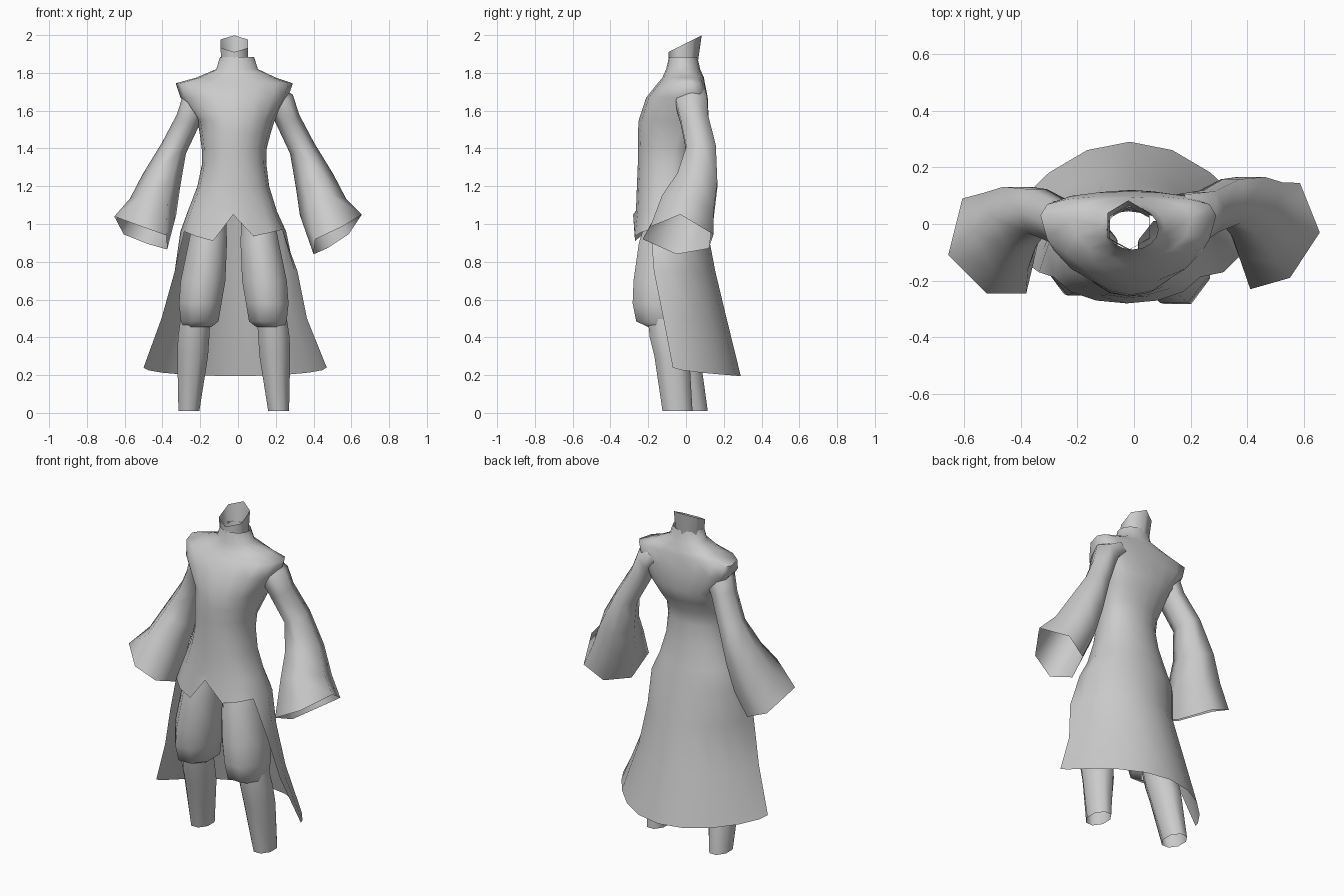
import bpy, bmesh, math
from mathutils import Vector

cube = bpy.data.objects.get("Cube")
if cube:
    bpy.data.objects.remove(cube)

cloth = bpy.data.materials.new("plain_grey")
cloth.use_nodes = True
cloth.diffuse_color = (0.6, 0.6, 0.6, 1)
cloth.node_tree.nodes["Principled BSDF"].inputs["Base Color"].default_value = (0.6, 0.6, 0.6, 1)


def finish(name, bm):
    """Turn a bmesh into a smooth shaded object."""
    mesh = bpy.data.meshes.new(name)
    bm.to_mesh(mesh)
    bm.free()
    mesh.materials.append(cloth)
    obj = bpy.data.objects.new(name, mesh)
    bpy.context.collection.objects.link(obj)
    bpy.ops.object.select_all(action="DESELECT")
    obj.select_set(True)
    bpy.context.view_layer.objects.active = obj
    bpy.ops.object.shade_smooth_by_angle(angle=math.radians(85))


def bridge(bm, upper, lower, closed=True):
    """Join two rows of vertices with quads."""
    count = len(upper)
    for i in range(count if closed else count - 1):
        k = (i + 1) % count
        bm.faces.new((upper[i], lower[i], lower[k], upper[k]))


def loft(name, rings):
    """Open tube through rings of points."""
    bm = bmesh.new()
    rows = [[bm.verts.new(p) for p in ring] for ring in rings]
    for upper, lower in zip(rows, rows[1:]):
        bridge(bm, upper, lower)
    bmesh.ops.recalc_face_normals(bm, faces=bm.faces)
    finish(name, bm)


def ellipse(cx, cy, z, rx, ry, sides=8, turn=0.5):
    angles = [math.tau * (i + turn) / sides for i in range(sides)]
    return [(cx + rx * math.sin(a), cy - ry * math.cos(a), z) for a in angles]


# Coat: closed body loft, front hem with a notch, open tail at the back
COLS = 16
body = [  # z, centre x, side y, half width, front y, back y, front and back roundness
    (1.885, -0.005, -0.02, 0.09, -0.09, 0.06, 1, 1),
    (1.82, -0.005, -0.01, 0.11, -0.105, 0.075, 1, 1),
    (1.775, -0.01, 0.02, 0.21, -0.125, 0.095, 0.9, 0.8),
    (1.745, -0.02, 0.03, 0.31, -0.15, 0.10, 0.8, 0.6),
    (1.67, -0.02, 0.03, 0.285, -0.21, 0.115, 0.7, 0.6),
    (1.55, -0.01, 0.01, 0.205, -0.25, 0.12, 0.8, 0.6),
    (1.48, -0.015, -0.03, 0.188, -0.255, 0.10, 0.8, 0.7),
    (1.40, -0.02, -0.06, 0.172, -0.255, 0.05, 0.8, 0.9),
    (1.32, -0.02, -0.07, 0.17, -0.255, 0.045, 0.8, 1),
    (1.20, -0.025, -0.08, 0.19, -0.26, 0.06, 0.75, 1),
    (1.07, -0.03, -0.08, 0.235, -0.265, 0.085, 0.7, 1),
    (0.96, -0.025, -0.08, 0.28, -0.28, 0.115, 0.65, 1),
]
tail = [  # z, centre x, half width, front edge y, back y, roundness
    (0.75, -0.01, 0.325, -0.17, 0.155, 1.15),
    (0.50, -0.02, 0.385, -0.12, 0.215, 1.4),
    (0.24, -0.015, 0.485, -0.07, 0.29, 1.7),
]
hem = {13: 0.96, 14: 0.935, 15: 0.91, 0: 1.05, 1: 0.935, 2: 0.955, 3: 0.97}
bm = bmesh.new()
rows = []
for z, cx, cy, w, front, back, round_front, round_back in body:
    row = []
    for i in range(COLS):
        a = math.tau * i / COLS
        c = math.cos(a)
        if c > 0:
            y = cy + (front - cy) * c ** round_front
        else:
            y = cy + (back - cy) * (-c) ** round_back
        height = hem.get(i, z) if z == body[-1][0] else z
        row.append(bm.verts.new((cx + w * math.sin(a), y, height)))
    rows.append(row)
for upper, lower in zip(rows, rows[1:]):
    bridge(bm, upper, lower)
last = rows[-1][3:14]
for z, cx, w, front, back, roundness in tail:
    row = []
    for i in range(len(last)):
        a = math.pi / 2 * (1 - i / 5)
        c = max(math.cos(a), 0)
        drop = 0.045 * c if z == tail[-1][0] else 0
        row.append(bm.verts.new((cx + w * math.sin(a),
                                 front + (back - front) * c ** roundness, z - drop)))
    bridge(bm, last, row, closed=False)
    last = row
finish("coat", bm)

# Neck: open six-sided tube with a slanted top
rim = [(x, y, 1.957 + 0.5 * y) for x, y, z in
       ellipse(-0.02, -0.005, 0, 0.085, 0.088, 6, 0)]
loft("neck", [rim, ellipse(-0.015, -0.015, 1.83, 0.08, 0.074, 6, 0)])

# Sleeves: six-sided tubes along a bent path, each ending in a slanted open cuff
path = [  # centre, radius across, radius front to back
    ((0.16, 0.03, 1.69), 0.06, 0.085),
    ((0.23, 0.03, 1.64), 0.075, 0.095),
    ((0.265, 0.045, 1.55), 0.066, 0.085),
    ((0.34, 0.08, 1.40), 0.07, 0.09),
    ((0.405, 0.06, 1.23), 0.105, 0.125),
    ((0.45, 0.01, 1.09), 0.13, 0.165),
]
# Cuff corners from the outer tip, round the back, to the front
left_cuff = [(0.655, -0.03, 1.05), (0.585, 0.145, 0.945), (0.47, 0.12, 0.87),
             (0.40, -0.05, 0.84), (0.41, -0.23, 0.92), (0.55, -0.19, 0.985)]
right_cuff = [(0.655, -0.11, 1.04), (0.605, 0.09, 0.945), (0.48, 0.10, 0.895),
              (0.375, -0.06, 0.865), (0.38, -0.245, 0.94), (0.52, -0.245, 0.99)]


def sleeve(name, side, shift_y, cuff):
    centres = [Vector(p[0]) for p in path]
    centres.append(sum((Vector(p) for p in left_cuff), Vector()) / 6)
    rings = []
    for i, (_, across, depth) in enumerate(path):
        axis = (centres[i + 1] - centres[max(i - 1, 0)]).normalized()
        v = Vector((0, 1, 0))
        v = (v - axis * v.dot(axis)).normalized()
        u = axis.cross(v)
        ring = []
        for k in range(6):
            a = math.tau * k / 6
            p = centres[i] + u * across * math.cos(a) + v * depth * math.sin(a)
            ring.append((p.x * side, p.y + shift_y, p.z))
        rings.append(ring)
    rings.append([(x * side, y, z) for x, y, z in cuff])
    loft(name, rings)


sleeve("left_sleeve", 1, 0, left_cuff)
sleeve("right_sleeve", -1, -0.035, right_cuff)

# Legs: baggy trousers tucked in at the knee, tapered shins below
trousers = [  # z, centre x, centre y, half width, half depth
    (1.02, 0.105, -0.10, 0.095, 0.12),
    (0.90, 0.115, -0.12, 0.11, 0.14),
    (0.70, 0.14, -0.13, 0.128, 0.16),
    (0.58, 0.155, -0.13, 0.122, 0.165),
    (0.485, 0.158, -0.125, 0.108, 0.15),
    (0.455, 0.17, -0.11, 0.08, 0.10),
]
shin = [
    (0.50, 0.18, -0.11, 0.085, 0.10),
    (0.40, 0.19, -0.095, 0.09, 0.105),
    (0.30, 0.195, -0.075, 0.088, 0.10),
    (0.01, 0.215, -0.045, 0.06, 0.086),
]
for name, side, dx, lean in (("left", 1, 0, 0), ("right", -1, -0.045, 0.08)):
    for part, rings in (("trouser_leg", trousers), ("shin", shin)):
        loft(f"{name}_{part}",
             [ellipse(side * x + dx, y + lean * (1.02 - z), z, rx, ry)
              for z, x, y, rx, ry in rings])
